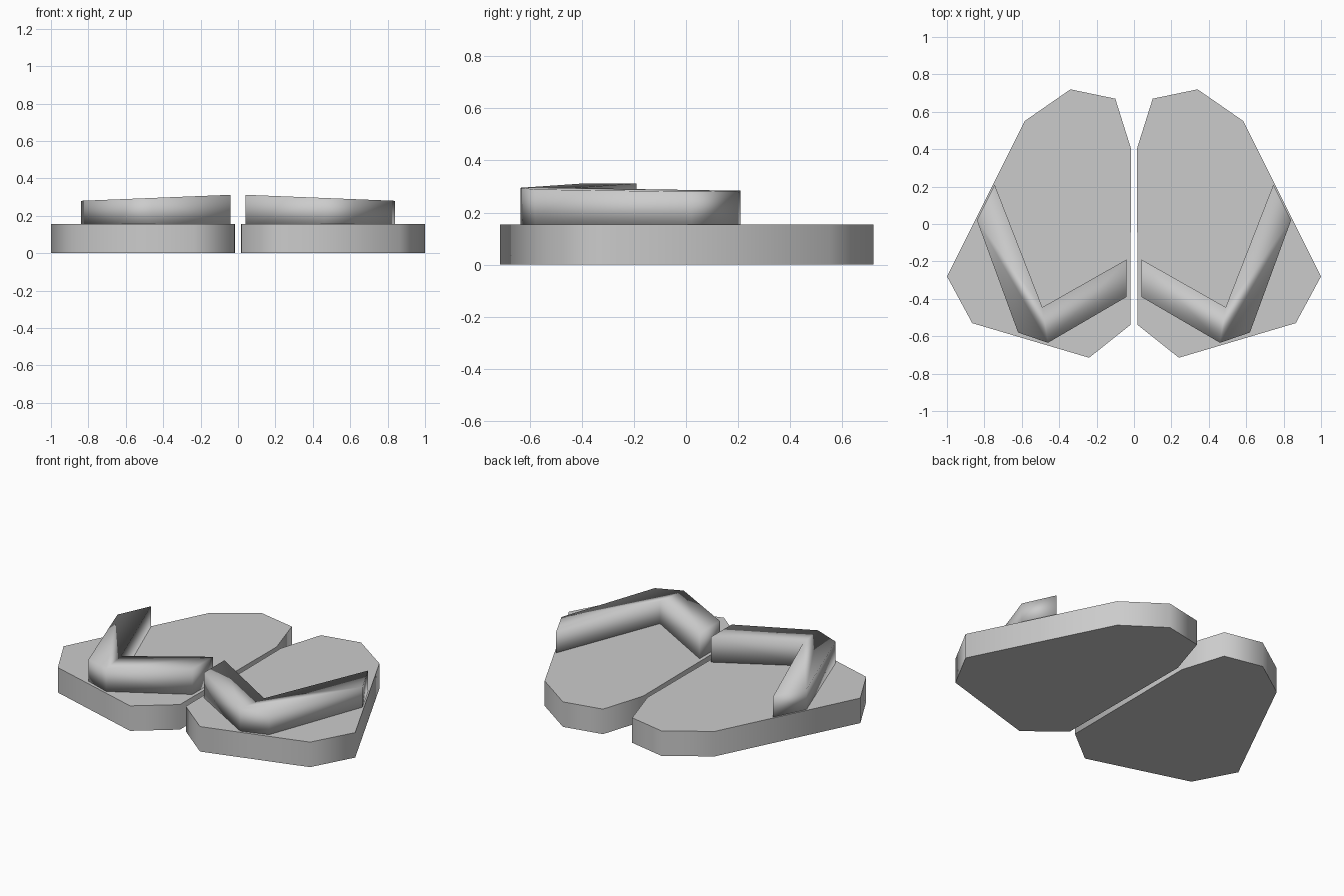
import bpy, bmesh, math

cube = bpy.data.objects.get("Cube")
if cube:
    bpy.data.objects.remove(cube, do_unlink=True)

grey = bpy.data.materials.new("light_grey")
grey.use_nodes = True
grey.diffuse_color = (0.6, 0.6, 0.6, 1)
grey.node_tree.nodes["Principled BSDF"].inputs["Base Color"].default_value = (0.6, 0.6, 0.6, 1)

SOLE_TOP = 0.155

# Outlines of the left sandal, counter-clockwise from above
SOLE = [(0.02, -0.54), (0.24, -0.715), (0.865, -0.53), (1.0, -0.28),
        (0.585, 0.55), (0.34, 0.72), (0.10, 0.67), (0.015, 0.40)]
STRAP = [(0.04, -0.39), (0.46, -0.635), (0.62, -0.58), (0.84, 0.02),
         (0.745, 0.21), (0.49, -0.445), (0.04, -0.19)]


def prism(name, outline, bottom, top_at, side, smooth_angle):
    """Upright prism over an outline; top_at gives the top height at x."""
    bm = bmesh.new()
    low = [bm.verts.new((side * x, y, bottom)) for x, y in outline]
    high = [bm.verts.new((side * x, y, top_at(x))) for x, y in outline]
    bm.faces.new(low)
    bm.faces.new(high)
    n = len(outline)
    for i in range(n):
        j = (i + 1) % n
        bm.faces.new((low[i], low[j], high[j], high[i]))
    bmesh.ops.recalc_face_normals(bm, faces=bm.faces)
    mesh = bpy.data.meshes.new(name)
    bm.to_mesh(mesh)
    bm.free()
    mesh.materials.append(grey)
    obj = bpy.data.objects.new(name, mesh)
    bpy.context.collection.objects.link(obj)
    bpy.ops.object.select_all(action='DESELECT')
    obj.select_set(True)
    bpy.context.view_layer.objects.active = obj
    if smooth_angle is None:
        bpy.ops.object.shade_smooth()
    else:
        bpy.ops.object.shade_smooth_by_angle(angle=math.radians(smooth_angle))
    return obj


for label, side in (("left", 1), ("right", -1)):
    # Flat sole with softened side corners
    prism(label + "_sole", SOLE, 0.0, lambda x: SOLE_TOP, side, 75)
    # Angled strap, rising gently towards the middle
    prism(label + "_strap", STRAP, SOLE_TOP, lambda x: 0.312 - 0.04 * (x - 0.04), side, None)
